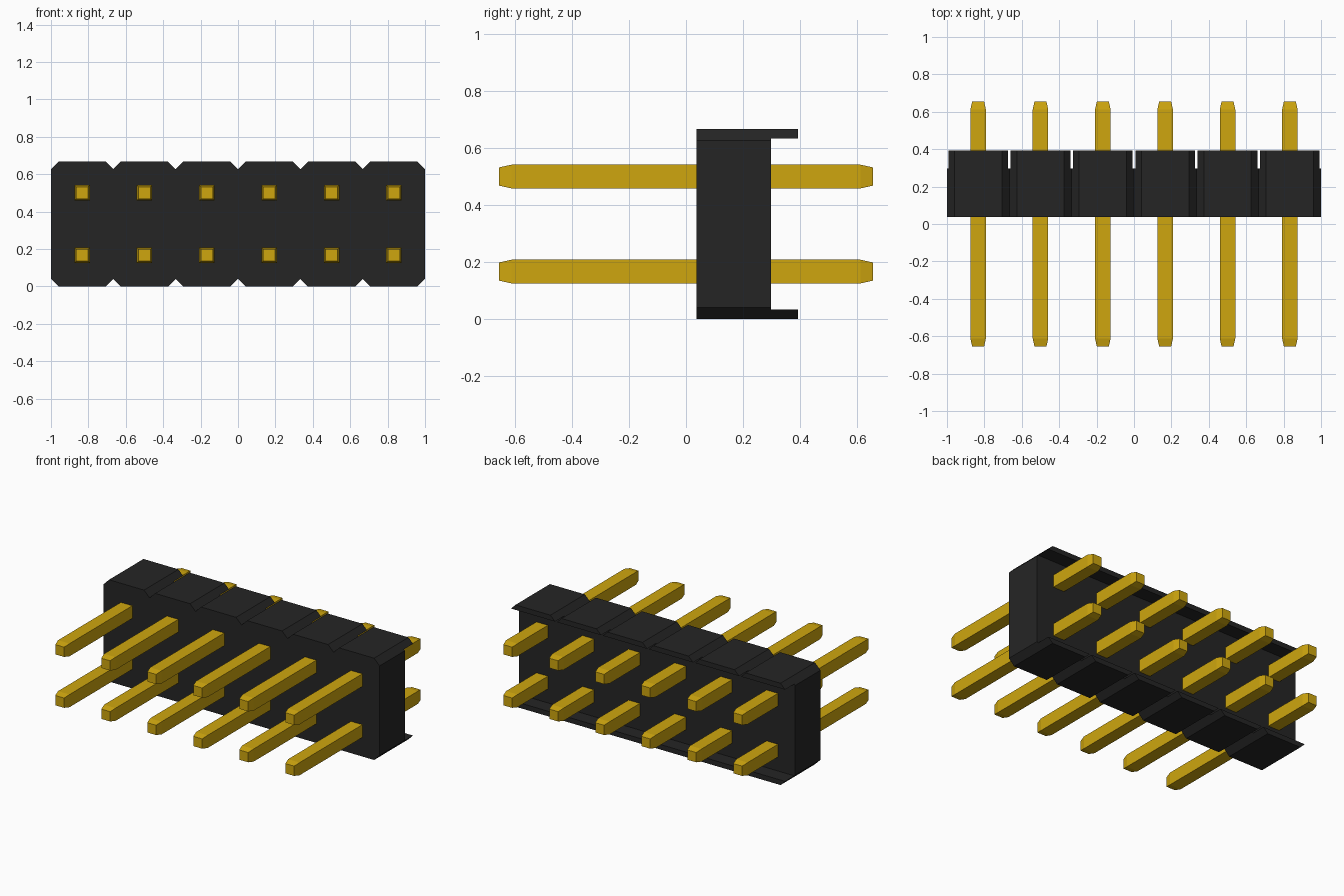
import bpy
import bmesh

if "Cube" in bpy.data.objects:
    bpy.data.objects.remove(bpy.data.objects["Cube"], do_unlink=True)

COLUMNS, ROWS = 6, 2
PITCH = 2 / COLUMNS
HEIGHT = ROWS * PITCH
CHAMFER = 0.04
BODY_FRONT, BODY_BACK, LIP_BACK = 0.037, 0.298, 0.393
LIP = 0.033                      # lip thickness
PIN_END, PIN_HALF, TIP_HALF, TIP_LEN = 0.655, 0.0415, 0.032, 0.043


def material(name, rgb):
    mat = bpy.data.materials.new(name)
    mat.use_nodes = True
    mat.diffuse_color = (*rgb, 1)
    mat.node_tree.nodes["Principled BSDF"].inputs["Base Color"].default_value = (*rgb, 1)
    return mat


black = material("black plastic", (0.0185, 0.0185, 0.0185))
gold = material("gold metal", (0.62, 0.38, 0.0045))


def loft(name, rings, mat):
    """Join matching outlines of 3D points into a closed solid."""
    bm = bmesh.new()
    loops = [[bm.verts.new(p) for p in ring] for ring in rings]
    for a, b in zip(loops, loops[1:]):
        for i in range(len(a)):
            j = (i + 1) % len(a)
            bm.faces.new((a[i], a[j], b[j], b[i]))
    bm.faces.new(loops[0])
    bm.faces.new(loops[-1])
    bmesh.ops.recalc_face_normals(bm, faces=bm.faces)
    mesh = bpy.data.meshes.new(name)
    bm.to_mesh(mesh)
    bm.free()
    mesh.materials.append(mat)
    obj = bpy.data.objects.new(name, mesh)
    bpy.context.collection.objects.link(obj)
    return obj


def extrude_y(name, outline, y0, y1, mat):
    return loft(name, [[(x, y, z) for x, z in outline] for y in (y0, y1)], mat)


# Housing: a block with a V notch between columns, above and below
bottom = [(-1, CHAMFER)]
for c in range(COLUMNS):
    left = -1 + c * PITCH
    right = left + PITCH
    bottom += [(left + CHAMFER, 0), (right - CHAMFER, 0), (right, CHAMFER)]
top = [(x, HEIGHT - z) for x, z in reversed(bottom)]
extrude_y("housing", bottom + top, BODY_FRONT, BODY_BACK, black)

# Lips: one pair per column, carrying the chamfered edges backwards
for c in range(COLUMNS):
    xc = -1 + (c + 0.5) * PITCH
    outer = PITCH / 2 - CHAMFER
    inner = outer + LIP
    low = [(xc - outer, 0), (xc + outer, 0), (xc + inner, LIP), (xc - inner, LIP)]
    high = [(x, HEIGHT - z) for x, z in low]
    extrude_y(f"lower_lip_{c + 1}", low, BODY_BACK, LIP_BACK, black)
    extrude_y(f"upper_lip_{c + 1}", high, BODY_BACK, LIP_BACK, black)

# Pins: square bars with tapered tips, running through the housing
profile = [(-PIN_END, TIP_HALF), (-PIN_END + TIP_LEN, PIN_HALF),
           (PIN_END - TIP_LEN, PIN_HALF), (PIN_END, TIP_HALF)]
for r in range(ROWS):
    for c in range(COLUMNS):
        x, z = -1 + (c + 0.5) * PITCH, (r + 0.5) * PITCH
        rings = [[(x + sx * h, y, z + sz * h)
                  for sx, sz in ((-1, -1), (1, -1), (1, 1), (-1, 1))]
                 for y, h in profile]
        loft(f"pin_row{r + 1}_{c + 1}", rings, gold)
